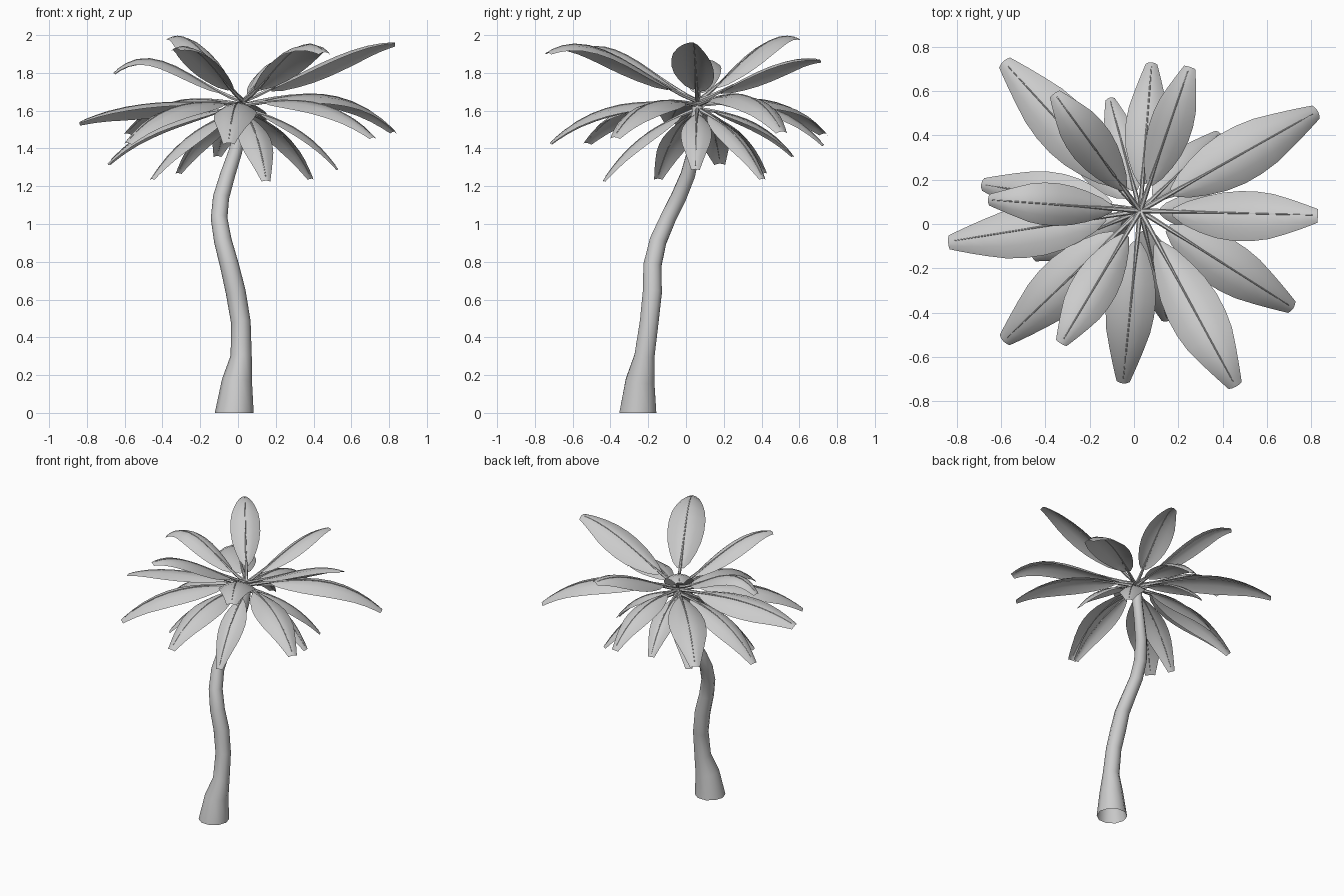
import bpy, bmesh, math
from mathutils import Vector

if "Cube" in bpy.data.objects:
    bpy.data.objects.remove(bpy.data.objects["Cube"])

UP = Vector((0, 0, 1))


def finish(name, bm):
    bmesh.ops.recalc_face_normals(bm, faces=bm.faces)
    mesh = bpy.data.meshes.new(name)
    bm.to_mesh(mesh)
    bm.free()
    ob = bpy.data.objects.new(name, mesh)
    bpy.context.collection.objects.link(ob)
    bpy.ops.object.select_all(action='DESELECT')
    ob.select_set(True)
    bpy.context.view_layer.objects.active = ob
    bpy.ops.object.shade_smooth_by_angle(angle=math.radians(50))
    return ob


def tube(bm, points, radii, sides, ground=False):
    """Sweep a round section along a path; a ground tube stays open below."""
    rings = []
    for i, p in enumerate(points):
        t = points[min(i + 1, len(points) - 1)] - points[max(i - 1, 0)]
        t = UP if ground and i == 0 else t.normalized()
        ref = Vector((0, 1, 0)) if abs(t.z) > 0.6 else UP
        a = t.cross(ref).normalized()
        b = a.cross(t)
        ring = []
        for k in range(sides):
            ang = 2 * math.pi * k / sides
            ring.append(bm.verts.new(p + radii[i] * (a * math.cos(ang) + b * math.sin(ang))))
        rings.append(ring)
    for r0, r1 in zip(rings, rings[1:]):
        for k in range(sides):
            n = (k + 1) % sides
            bm.faces.new((r0[k], r0[n], r1[n], r1[k]))
    if not ground:
        bm.faces.new(rings[0])
    bm.faces.new(rings[-1])


def interp(table, t):
    for (t0, v0), (t1, v1) in zip(table, table[1:]):
        if t <= t1:
            return v0 + (v1 - v0) * (t - t0) / (t1 - t0)
    return table[-1][1]


# Trunk: x, y, z, radius
TRUNK = [(-.02, -.255, 0, .103), (-.005, -.243, .17, .08), (.017, -.22, .3, .056),
         (.015, -.195, .48, .052), (-.012, -.178, .64, .053), (-.045, -.178, .78, .05),
         (-.08, -.148, .91, .047), (-.1, -.095, 1.03, .044), (-.09, -.04, 1.14, .043),
         (-.055, .01, 1.26, .04), (-.015, .04, 1.38, .036), (.015, .055, 1.5, .034),
         (.025, .06, 1.6, .034), (.028, .06, 1.66, .015)]
bm = bmesh.new()
tube(bm, [Vector(p[:3]) for p in TRUNK], [p[3] for p in TRUNK], 10, True)
finish("trunk", bm)

# Half width of a blade along its length, for a leaf of unit width scale
WIDTH = [(0, 0), (.18, .02), (.24, .055), (.33, .086), (.45, .115), (.58, .122),
         (.72, .107), (.85, .077), (.95, .048), (1, .032)]


def leaf(name, tip, bulge, roll, base_z, skew):
    start = Vector((.028, .06, base_z))
    end = Vector(tip)
    size = min((end - start).length / .87, 1.05)

    # Arched midline; skew moves the top of the arch towards the tip
    def at(t):
        arch = (1 - skew) * 4 * t * (1 - t) + skew * 6.75 * t * t * (1 - t)
        return start.lerp(end, t) + UP * bulge * arch

    bm = bmesh.new()
    # Blade: a sheet with drooping edges
    rows = []
    for t in (.18, .24, .33, .42, .52, .62, .72, .82, .9, .96, 1):
        tan = (at(t + .01) - at(t - .01)).normalized()
        side = tan.cross(UP).normalized()
        nor = side.cross(tan)
        s2 = side * math.cos(roll) + nor * math.sin(roll)
        n2 = nor * math.cos(roll) - side * math.sin(roll)
        w = interp(WIDTH, t) * size
        rows.append([bm.verts.new(at(t) + s2 * w * u - n2 * w * .42 * u * u)
                     for u in (-1, -.55, 0, .55, 1)])
    for r0, r1 in zip(rows, rows[1:]):
        for k in range(4):
            bm.faces.new((r0[k], r0[k + 1], r1[k + 1], r1[k]))
    # Stem and midrib
    ss = [0, .1, .2, .3, .42, .52, .62, .72, .82, .9, .97]
    tube(bm, [at(t) for t in ss],
         [.012, .011, .009, .006, .004, .004, .003, .003, .003, .002, .002], 6)
    finish(name, bm)


# Leaves per tier: base height, arch skew, then tip x, y, z, bulge, roll
TIERS = {
    "upper_leaf": (1.65, 1, [(.83, .04, 1.96, .045, .27), (.46, -.735, 1.91, .11, 0),
                             (-.33, -.54, 1.93, .07, 0), (-.66, .11, 1.80, .12, 0),
                             (-.36, .59, 1.985, .08, 0), (.25, .71, 1.87, .05, .2)]),
    "middle_leaf": (1.63, .4, [(-.84, -.08, 1.54, .06, -.25), (-.59, -.53, 1.43, .11, 0),
                               (-.05, -.72, 1.43, .11, 0), (.72, -.38, 1.46, .11, 0),
                               (.83, .51, 1.49, .135, 0), (.08, .73, 1.42, .11, 0),
                               (-.59, .735, 1.48, .11, 0)]),
    "lower_leaf": (1.61, .4, [(-.69, .18, 1.32, .1, 0), (.39, .41, 1.24, .075, 0),
                              (-.11, .57, 1.36, .075, 0), (.53, .05, 1.29, .075, 0),
                              (.15, -.44, 1.23, .075, 0), (-.46, -.15, 1.24, .075, 0),
                              (-.32, .42, 1.27, .075, 0)]),
}
for tier, (base_z, skew, leaves) in TIERS.items():
    for i, (x, y, z, bulge, roll) in enumerate(leaves, 1):
        leaf(f"{tier}_{i}", (x, y, z), bulge, roll, base_z, skew)
